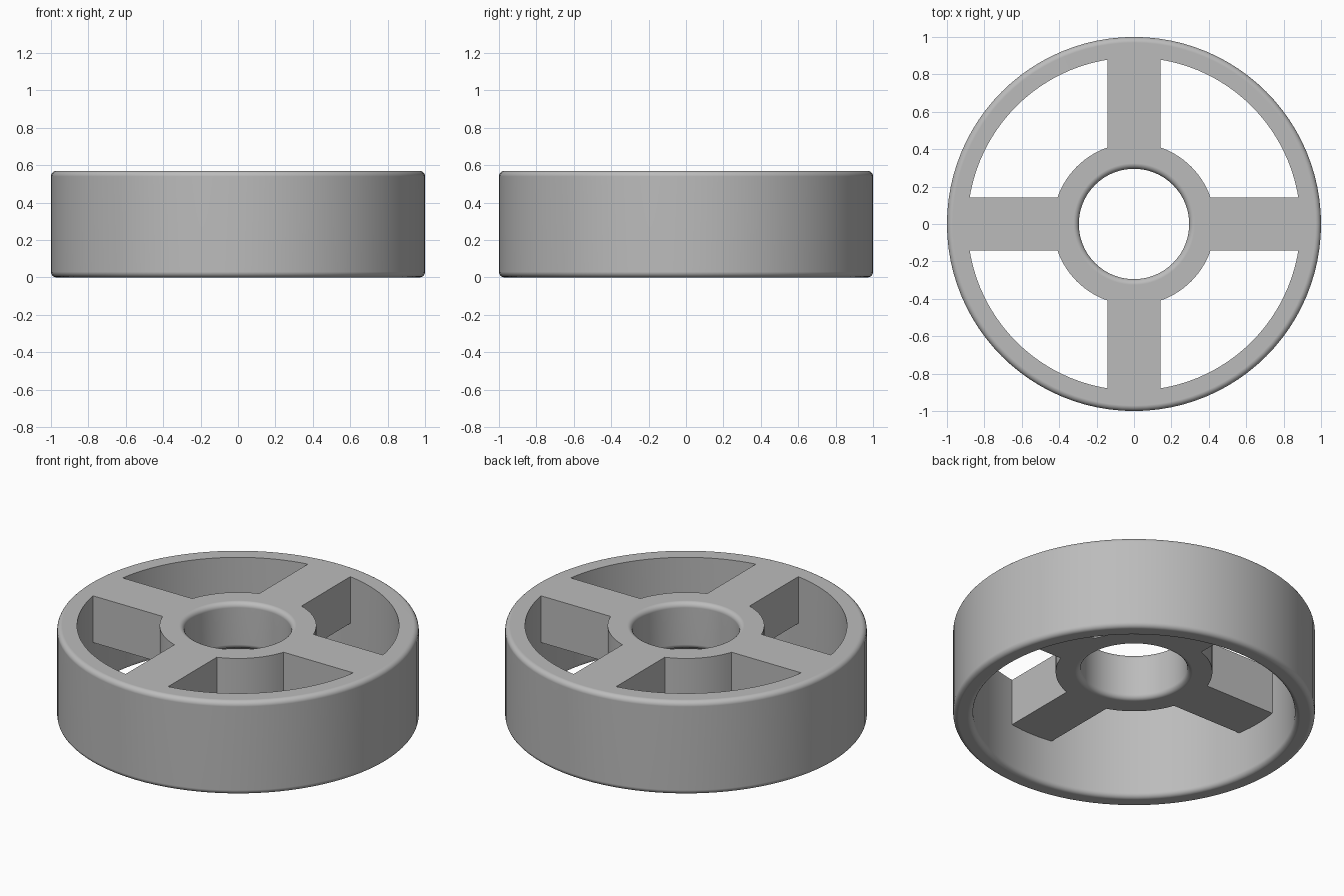
import bpy, bmesh, math

cube = bpy.data.objects.get("Cube")
if cube:
    bpy.data.objects.remove(cube)

HEIGHT, WEB, FILLET, SEGS = 0.57, 0.285, 0.03, 96

grey = bpy.data.materials.new("plain grey")
grey.use_nodes = True
colour = (0.5, 0.5, 0.5, 1)
grey.diffuse_color = colour
grey.node_tree.nodes["Principled BSDF"].inputs["Base Color"].default_value = colour


def fillet(r, z, dr, dz, start):
    """Rounded corner at (r, z); dr, dz point from the corner into the solid."""
    cr, cz = r + dr * FILLET, z + dz * FILLET
    pts = []
    for i in range(6):
        a = math.pi / 2 * i / 5
        pts.append((cr - dr * FILLET * math.cos(a), cz - dz * FILLET * math.sin(a)))
    return pts if start == "wall" else pts[::-1]


def add_object(name, bm):
    bmesh.ops.recalc_face_normals(bm, faces=bm.faces)
    mesh = bpy.data.meshes.new(name)
    bm.to_mesh(mesh)
    bm.free()
    mesh.materials.append(grey)
    ob = bpy.data.objects.new(name, mesh)
    bpy.context.collection.objects.link(ob)
    return ob


def lathe(name, profile):
    bm = bmesh.new()
    rings = []
    for i in range(SEGS):
        a = 2 * math.pi * i / SEGS
        rings.append([bm.verts.new((r * math.cos(a), r * math.sin(a), z)) for r, z in profile])
    n = len(profile)
    for i in range(SEGS):
        a, b = rings[i], rings[(i + 1) % SEGS]
        for j in range(n):
            k = (j + 1) % n
            bm.faces.new((a[j], b[j], b[k], a[k]))
    return add_object(name, bm)


def spoke(name, index):
    bm = bmesh.new()
    bmesh.ops.create_cube(bm, size=1)
    for v in bm.verts:
        x, y, z = v.co
        v.co = (0.65 + x * 0.58, y * 0.286, HEIGHT - WEB * (0.5 - z))
    ob = add_object(name, bm)
    ob.rotation_euler.z = index * math.pi / 2
    return ob


# Outer rim: rounded outside and at the lower inner edge, crisp upper inner edge
rim = lathe("wheel_rim", [(0.89, HEIGHT)]
            + fillet(0.89, 0, 1, 1, "wall")
            + fillet(1, 0, -1, 1, "flat")
            + fillet(1, HEIGHT, -1, -1, "wall"))

# Hub: rounded bore, crisp outside
hub = lathe("hub", [(0.433, HEIGHT)]
            + fillet(0.295, HEIGHT, 1, -1, "flat")
            + fillet(0.295, HEIGHT - WEB, 1, 1, "wall")
            + [(0.433, HEIGHT - WEB)])

# Join hub and four spokes to the rim as one clean solid
parts = [hub] + [spoke("spoke_%d" % (i + 1), i) for i in range(4)]
for part in parts:
    mod = rim.modifiers.new("join_" + part.name, 'BOOLEAN')
    mod.operation, mod.solver, mod.object = 'UNION', 'EXACT', part
bpy.context.view_layer.update()
solid = bpy.data.meshes.new_from_object(rim.evaluated_get(bpy.context.evaluated_depsgraph_get()))
rim.modifiers.clear()
rim.data = solid
rim.name = "spoked_wheel"
for part in parts:
    bpy.data.objects.remove(part)

# Merge the flat seams, then smooth the curved surfaces
bm = bmesh.new()
bm.from_mesh(solid)
bmesh.ops.remove_doubles(bm, verts=bm.verts, dist=0.0001)
bmesh.ops.dissolve_limit(bm, angle_limit=0.005, verts=bm.verts, edges=bm.edges)
bm.to_mesh(solid)
bm.free()
bpy.ops.object.select_all(action='DESELECT')
rim.select_set(True)
bpy.context.view_layer.objects.active = rim
bpy.ops.object.shade_smooth_by_angle(angle=math.radians(30))
weighted = rim.modifiers.new("flat_face_normals", 'WEIGHTED_NORMAL')
weighted.keep_sharp = True
